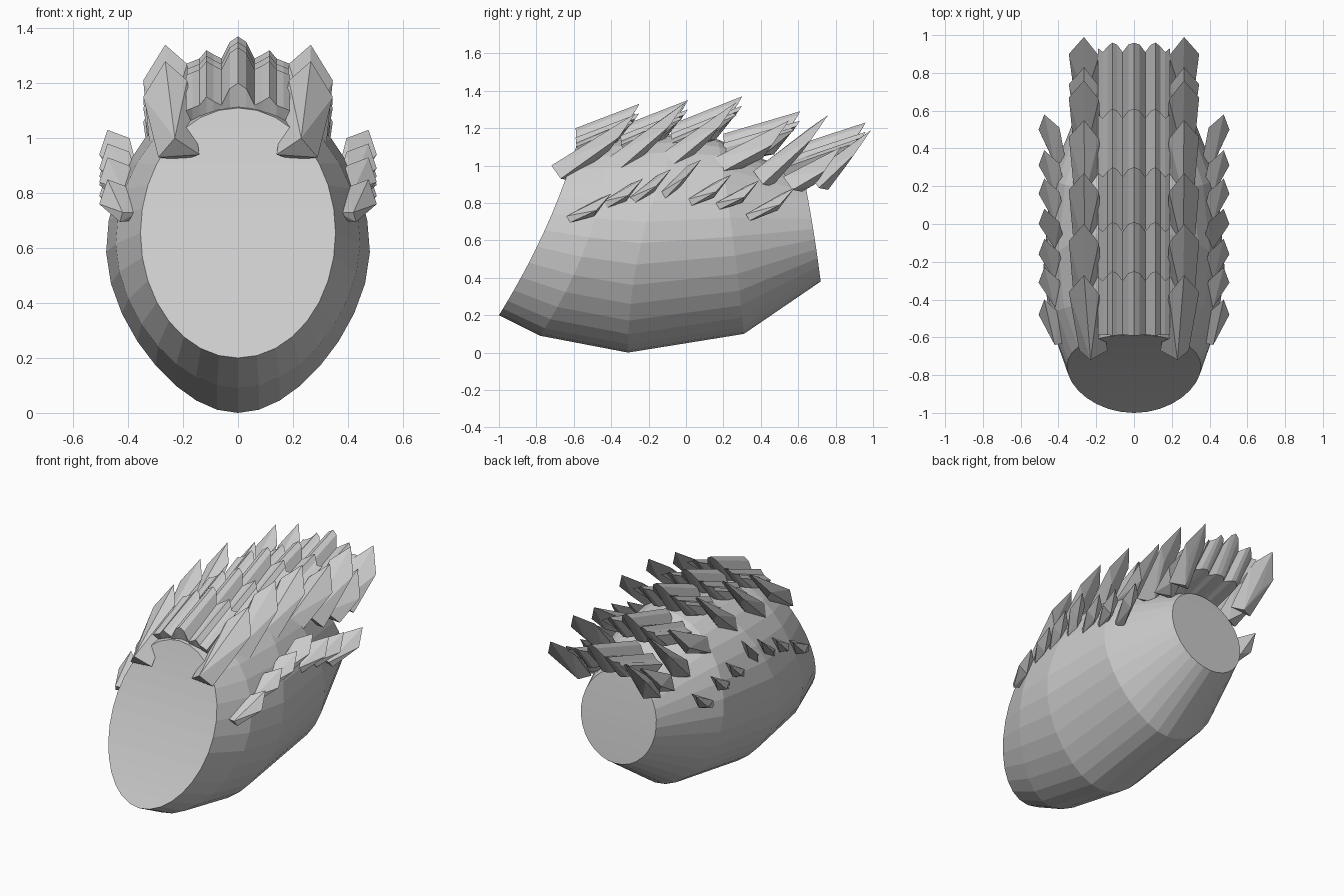
import bpy, bmesh
from math import sin, cos, pi

if "Cube" in bpy.data.objects:
    bpy.data.objects.remove(bpy.data.objects["Cube"])

# Single stone grey
grey = bpy.data.materials.new("light_grey")
grey.use_nodes = True
COLOUR = (0.6, 0.6, 0.6, 1)
grey.diffuse_color = COLOUR
grey.node_tree.nodes["Principled BSDF"].inputs["Base Color"].default_value = COLOUR


def finish(name, bm):
    bmesh.ops.recalc_face_normals(bm, faces=bm.faces)
    mesh = bpy.data.meshes.new(name)
    bm.to_mesh(mesh)
    bm.free()
    mesh.materials.append(grey)
    obj = bpy.data.objects.new(name, mesh)
    bpy.context.collection.objects.link(obj)
    return obj


def strip_cap(bm, loop):
    """Cap a ring with strips between its two halves, so it follows the ring's bend."""
    n = len(loop)
    for i in range(n // 2):
        corners = [loop[i], loop[i + 1], loop[n - i - 1], loop[-i]]
        bm.faces.new(list(dict.fromkeys(corners)))


def loft(name, rings):
    """Skin closed rings of points and cap both ends."""
    bm = bmesh.new()
    loops = [[bm.verts.new(p) for p in ring] for ring in rings]
    n = len(loops[0])
    for a, b in zip(loops, loops[1:]):
        for i in range(n):
            j = (i + 1) % n
            bm.faces.new((a[i], a[j], b[j], b[i]))
    strip_cap(bm, loops[0])
    strip_cap(bm, loops[-1])
    return finish(name, bm)


def body_ring(half_width, pinch, bottom, middle, top, sides=32):
    """Oval ring with a pinched keel, swept back by a parabola through (y, z) heights."""
    zc, r = (bottom[1] + top[1]) / 2, (top[1] - bottom[1]) / 2
    lean, bow = (top[0] - bottom[0]) / 2, (top[0] + bottom[0]) / 2 - middle
    ring = []
    for i in range(sides):
        a = 2 * pi * i / sides
        t = -cos(a)
        x = half_width * sin(a) * (1 - pinch * max(0, -t) ** 1.5)
        ring.append((x, middle + lean * t + bow * t * t, zc + r * t))
    return ring


# Egg-shaped body, front to back: half width, pinch, bottom, middle y, top
loft("body", [
    body_ring(0.355, 0, (-1.0, 0.2), -0.755, (-0.585, 1.11)),
    body_ring(0.445, 0.12, (-0.78, 0.09), -0.52, (-0.42, 1.14)),
    body_ring(0.48, 0.2, (-0.31, 0.0), -0.24, (-0.03, 1.17)),
    body_ring(0.44, 0.15, (0.31, 0.1), 0.25, (0.17, 1.14)),
    body_ring(0.265, 0, (0.72, 0.38), 0.68, (0.63, 0.94)),
])


def blade(name, tip, foot, shoulder_offsets, foot_offsets):
    """Faceted spike with a slanted point, hulled on both sides of the body."""
    points = [tip]
    for origin, offsets in ((tip, shoulder_offsets), (foot, foot_offsets)):
        points += [[o + d for o, d in zip(origin, off)] for off in offsets]
    for side, label in ((1, "left"), (-1, "right")):
        bm = bmesh.new()
        for x, y, z in points:
            bm.verts.new((side * x, y, z))
        bmesh.ops.convex_hull(bm, input=bm.verts)
        loose = [v for v in bm.verts if not v.link_faces]
        bmesh.ops.delete(bm, geom=loose, context="VERTS")
        finish(f"{name}_{label}", bm)


# Large blades flanking the crest: (y, z) of tip and foot
UPPER_SHOULDERS = ((0.08, -0.09, -0.13), (-0.08, -0.1, -0.07), (0.02, -0.14, -0.2))
UPPER_FOOT = ((-0.08, 0.05, -0.06), (0.07, 0.05, -0.07), (0.01, 0, 0), (-0.02, 0.1, -0.08))
UPPER = [
    ((-0.27, 1.28), (-0.72, 1.0)),
    ((0.0, 1.34), (-0.43, 1.03)),
    ((0.27, 1.34), (-0.15, 1.05)),
    ((0.55, 1.24), (0.15, 1.04)),
    ((0.76, 1.27), (0.36, 0.97)),
    ((0.83, 1.1), (0.52, 0.94)),
    ((0.99, 1.19), (0.66, 0.95)),
]
for i, (tip, foot) in enumerate(UPPER):
    foot_x = 0.25 if i else 0.22
    blade(f"upper_blade_{i + 1}", (0.265, *tip), (foot_x, *foot), UPPER_SHOULDERS, UPPER_FOOT)

# Small blades along the flanks
FLANK_SHOULDERS = ((0.03, -0.08, -0.09), (-0.08, -0.07, -0.03), (-0.04, -0.09, -0.12))
FLANK_FOOT = ((-0.05, 0.01, 0), (0.02, 0.02, -0.035), (0.01, 0, 0), (-0.03, 0.04, -0.03))
FLANK = [
    ((-0.4, 0.85), (-0.64, 0.73)),
    ((-0.23, 0.93), (-0.44, 0.81)),
    ((-0.08, 0.98), (-0.3, 0.83)),
    ((0.08, 1.03), (-0.13, 0.86)),
    ((0.24, 0.95), (0.01, 0.82)),
    ((0.39, 0.92), (0.16, 0.8)),
    ((0.58, 0.88), (0.32, 0.74)),
]
for i, (tip, foot) in enumerate(FLANK):
    blade(f"flank_blade_{i + 1}", (0.475, *tip), (0.41, *foot), FLANK_SHOULDERS, FLANK_FOOT)

# Fluted crest plates overlapping along the back: x, height and end scallop
FLUTES = [(0, 0.05, 0), (0.03, 0.03, -0.01), (0.06, -0.03, -0.05), (0.09, -0.015, -0.01),
          (0.115, 0, 0), (0.14, -0.03, -0.02), (0.165, -0.04, -0.05), (0.19, -0.05, -0.03)]
upper = [(-x, h, s) for x, h, s in FLUTES[:0:-1]] + FLUTES
PLATES = [
    ((-0.59, 1.15), (-0.25, 1.28)),
    ((-0.35, 1.16), (0.01, 1.3)),
    ((-0.08, 1.17), (0.3, 1.32)),
    ((0.2, 1.12), (0.61, 1.24)),
    ((0.5, 1.03), (0.96, 1.18)),
]


def plate_ring(y, z, scallop, undercut, depth):
    """Fluted top edge and a level underside, set forward to slant the end."""
    top = [(x, y + scallop * s, z + h) for x, h, s in upper]
    under = [(x, y + scallop * s - undercut, z - depth) for x, h, s in upper[-1::-1]]
    return top + under[1:-1]


for i, (front, back) in enumerate(PLATES):
    loft(f"crest_plate_{i + 1}", [
        plate_ring(*front, -0.1, -0.04, 0.1),
        plate_ring(*back, 1, 0.14, 0.18),
    ])
